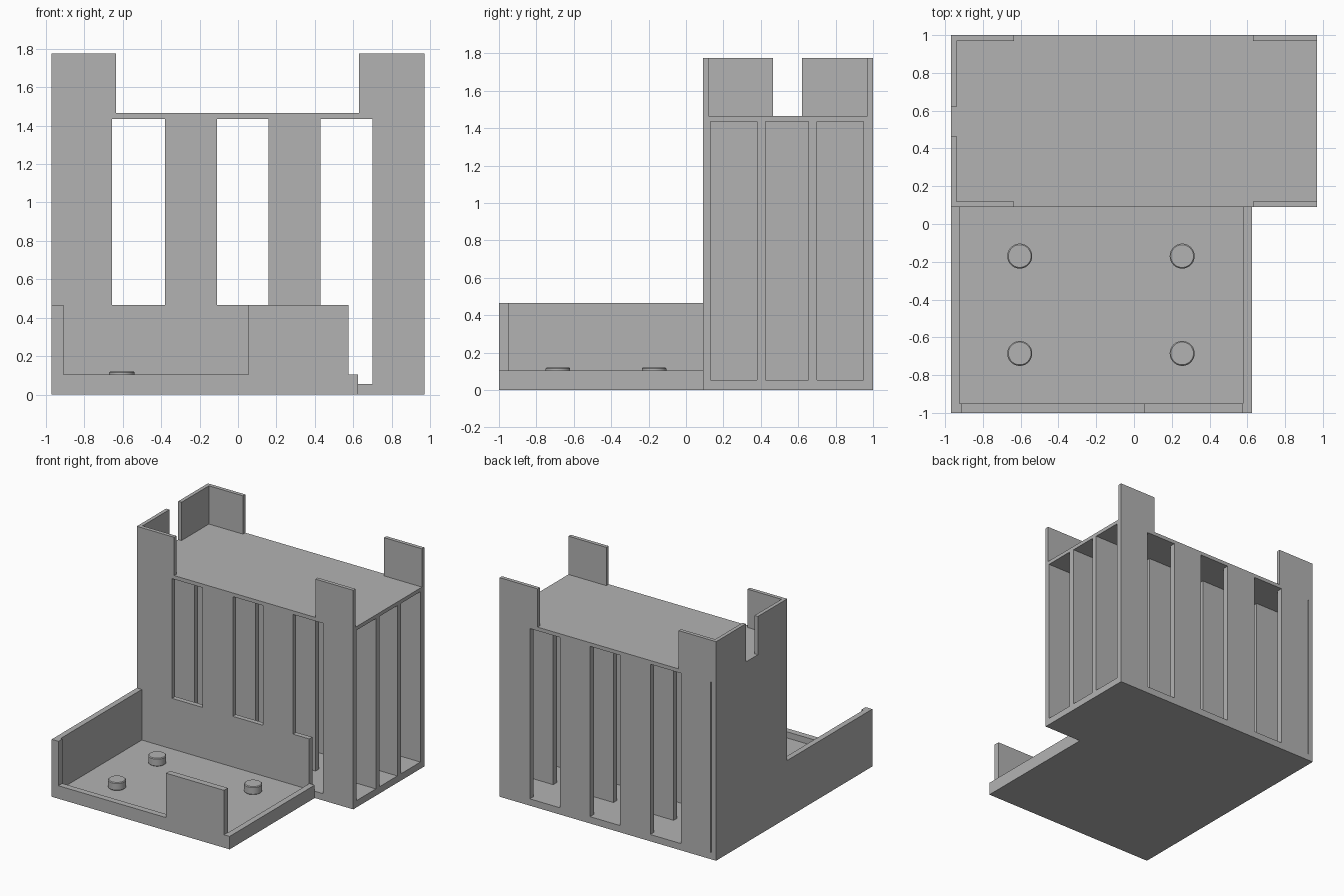
import bpy

cube = bpy.data.objects.get("Cube")
if cube:
    bpy.data.objects.remove(cube, do_unlink=True)

grey = bpy.data.materials.new("plain grey")
grey.use_nodes = True
COLOUR = (0.45, 0.45, 0.45, 1)
grey.diffuse_color = COLOUR
grey.node_tree.nodes["Principled BSDF"].inputs["Base Color"].default_value = COLOUR


def box(name, x, y, z):
    """Box spanning the given (low, high) ranges."""
    bpy.ops.mesh.primitive_cube_add(size=1)
    ob = bpy.context.object
    ob.name = name
    for v in ob.data.vertices:
        v.co = [r[0] if c < 0 else r[1] for c, r in zip(v.co, (x, y, z))]
    ob.data.materials.append(grey)
    return ob


def cut(target, x, y, z):
    """Subtract a box from the target."""
    cutter = box("cutter", x, y, z)
    cutter.hide_render = True
    mod = target.modifiers.new("cut", 'BOOLEAN')
    mod.operation = 'DIFFERENCE'
    mod.solver = 'EXACT'
    mod.object = cutter
    bpy.context.view_layer.objects.active = target
    bpy.ops.object.modifier_apply(modifier=mod.name)
    bpy.data.objects.remove(cutter, do_unlink=True)


LEFT, RIGHT, FRONT, BACK = -0.97, 0.97, 0.09, 1.0
FLOOR, CEILING, DECK, TOP = 0.055, 1.435, 1.465, 1.775
LOW_WALL, LIP = 0.465, 0.105
channel_z = (FLOOR, CEILING)

# Tower: solid block hollowed by crossing channels that leave a grid of pillars
tower = box("tower", (LEFT, RIGHT), (FRONT, BACK), (0, DECK))
for y in ((0.13, 0.38), (0.425, 0.655), (0.70, 0.95)):
    cut(tower, (-0.93, 1.1), y, channel_z)
for x in ((-0.655, -0.38), (-0.11, 0.16), (0.43, 0.70)):
    cut(tower, x, (0.13, 1.1), channel_z)
    cut(tower, x, (0, 0.2), (LOW_WALL, CEILING))
cut(tower, (0.575, 0.70), (0, 0.2), channel_z)
cut(tower, (-0.93, -0.922), (0.13, 1.1), channel_z)

# Upright tabs around the deck
tab_z = (DECK, TOP)
for end, y in (("front", (FRONT, 0.12)), ("back", (0.97, BACK))):
    box(end + "_wide_tab_right", (LEFT, -0.635), y, tab_z)
    box(end + "_wide_tab_left", (0.63, RIGHT), y, tab_z)
box("side_tab_front", (LEFT, -0.94), (0.12, 0.465), tab_z)
box("side_tab_back", (LEFT, -0.94), (0.62, 0.97), tab_z)

# Tray in front of the tower
EDGE = 0.625
box("tray_floor", (LEFT, EDGE), (-1, FRONT), (0, FLOOR))
box("tray_tall_side", (LEFT, -0.925), (-0.95, FRONT), (FLOOR, LOW_WALL))
box("tray_low_side", (0.578, EDGE), (-0.95, FRONT), (FLOOR, LIP))
front_y = (-1, -0.95)
box("tray_corner_post", (LEFT, -0.91), front_y, (FLOOR, LOW_WALL))
box("tray_front_lip", (-0.91, EDGE), front_y, (FLOOR, LIP))
box("tray_front_panel", (0.055, 0.575), front_y, (LIP, LOW_WALL))

# Support pegs with a slightly bevelled top
for x in (-0.605, 0.255):
    for y in (-0.17, -0.685):
        bpy.ops.mesh.primitive_cylinder_add(vertices=48, radius=0.066, depth=0.066,
                                            location=(x, y, FLOOR + 0.033))
        peg = bpy.context.object
        peg.name = "peg"
        peg.data.materials.append(grey)
        bevel = peg.modifiers.new("bevel", 'BEVEL')
        bevel.width = 0.006
        bevel.segments = 1
        bevel.limit_method = 'ANGLE'
        bpy.ops.object.modifier_apply(modifier=bevel.name)
        bpy.ops.object.shade_smooth_by_angle()
